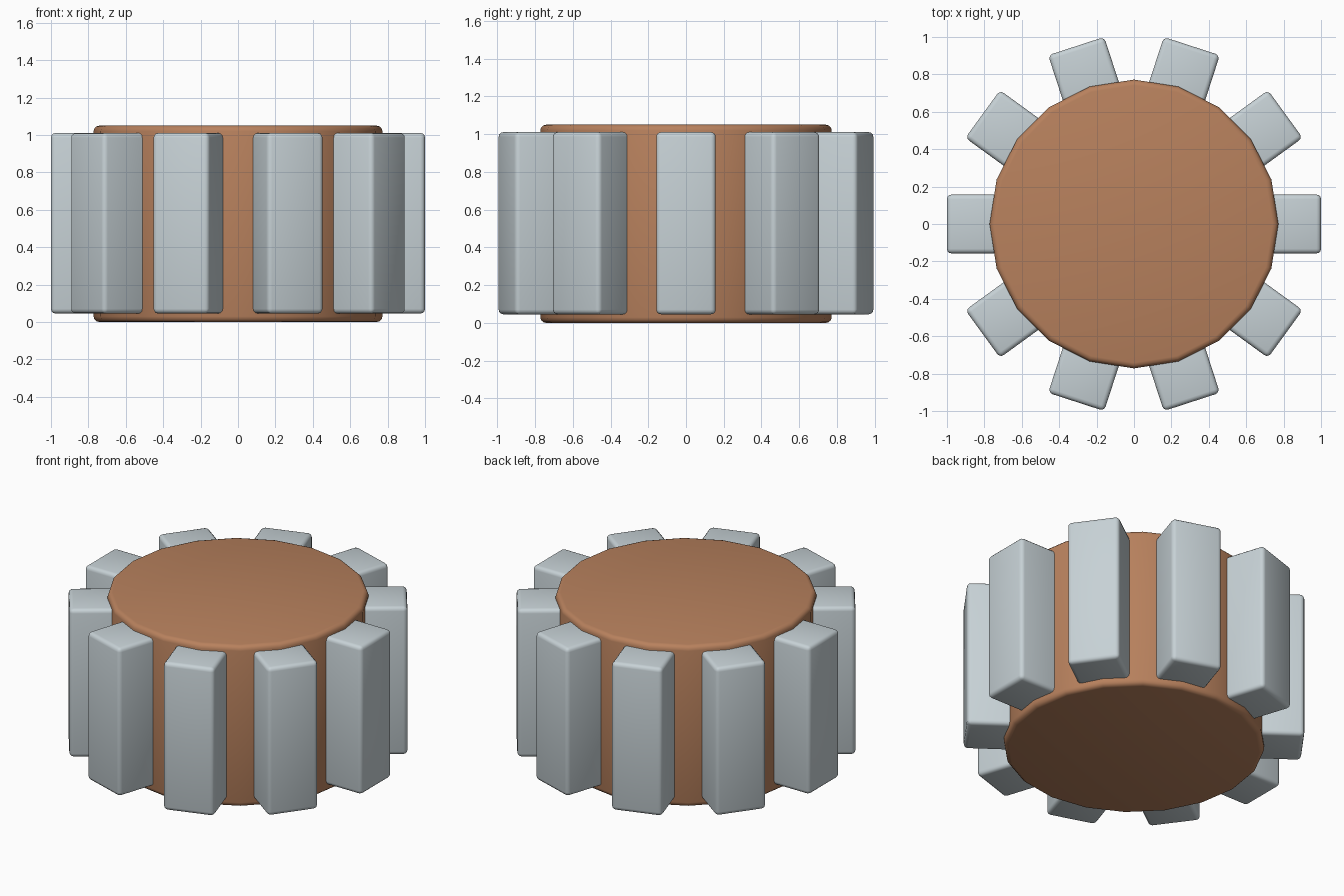
import bpy, math

if "Cube" in bpy.data.objects:
    bpy.data.objects.remove(bpy.data.objects["Cube"])

def material(name, rgb):
    m = bpy.data.materials.new(name)
    m.diffuse_color = (*rgb, 1)
    m.use_nodes = True
    m.node_tree.nodes["Principled BSDF"].inputs["Base Color"].default_value = m.diffuse_color
    return m

brown = material("warm brown", (0.48, 0.22, 0.11))
grey = material("pale grey", (0.57, 0.64, 0.67))

def finish(ob, name, mat, bevel):
    """Name, colour, round the sharp edges and shade smooth."""
    ob.name = name
    ob.data.materials.append(mat)
    mod = ob.modifiers.new("rounded_edges", 'BEVEL')
    mod.width = bevel
    mod.segments = 3
    mod.limit_method = 'ANGLE'
    mod.angle_limit = math.radians(30)
    bpy.ops.object.modifier_apply(modifier=mod.name)
    bpy.ops.object.shade_smooth_by_angle(angle=math.radians(35))

# 20-sided drum
HEIGHT = 1.05
bpy.ops.mesh.primitive_cylinder_add(vertices=20, radius=0.772, depth=HEIGHT,
                                    location=(0, 0, HEIGHT / 2))
finish(bpy.context.object, "drum", brown, 0.03)

# Ten teeth around the drum
OUTER, DEPTH, WIDTH, TALL = 1.0, 0.4, 0.315, 0.965
for i in range(10):
    a = i * math.tau / 10
    r = OUTER - DEPTH / 2
    bpy.ops.mesh.primitive_cube_add(
        size=1, location=(r * math.cos(a), r * math.sin(a), 0.528),
        rotation=(0, 0, a))
    ob = bpy.context.object
    ob.scale = (DEPTH, WIDTH, TALL)
    bpy.ops.object.transform_apply(location=False, rotation=False, scale=True)
    finish(ob, f"tooth_{i + 1}", grey, 0.025)
